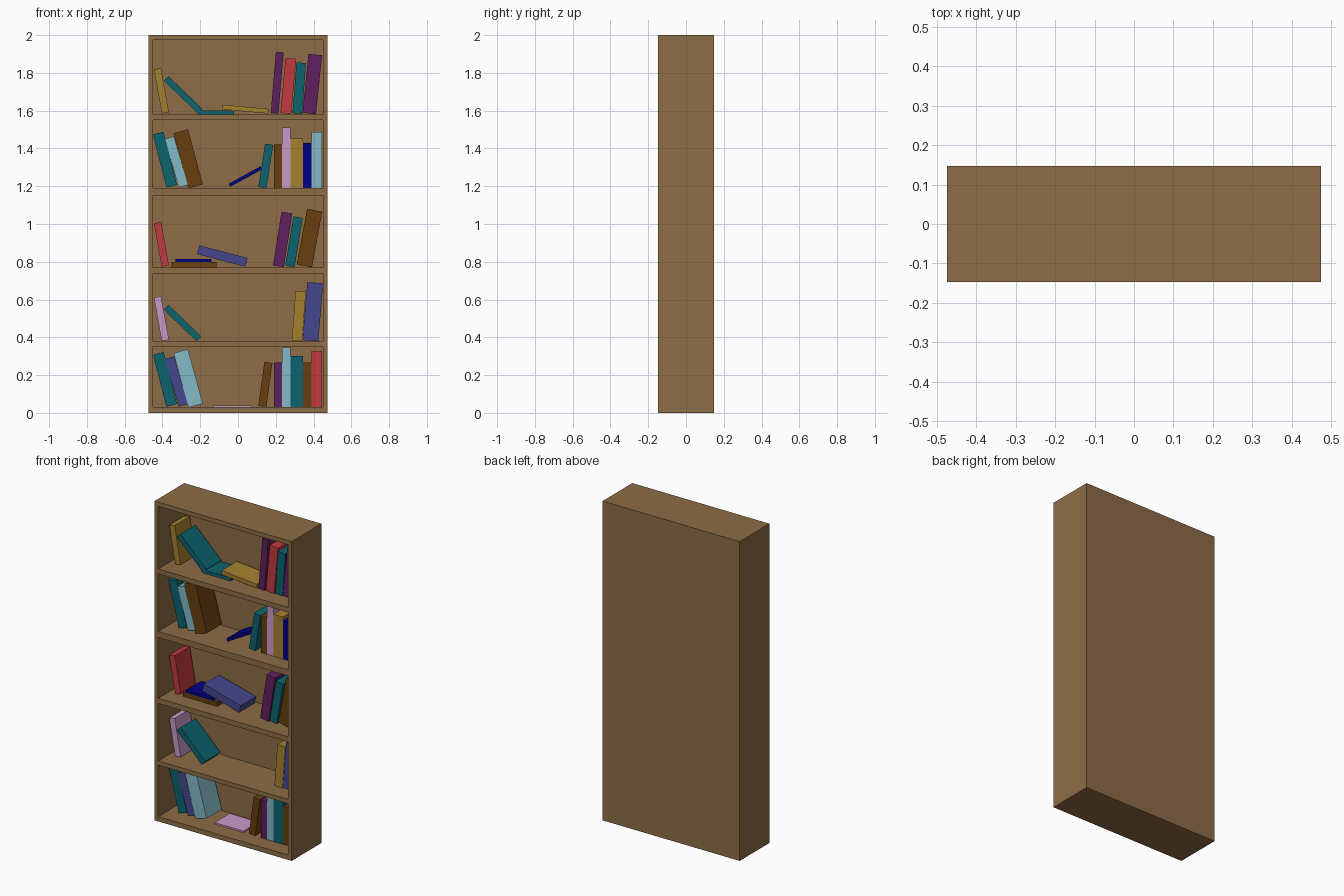
import bpy, math


def material(name, rgb):
    """Flat colour given as 0-255 sRGB, stored linear."""
    m = bpy.data.materials.new(name)
    lin = [(c / 255 / 12.92) if c < 11 else ((c / 255 + 0.055) / 1.055) ** 2.4 for c in rgb]
    m.diffuse_color = (*lin, 1)
    return m


MATS = {n: material(n, c) for n, c in {
    "wood": (141, 108, 70), "yellow": (166, 129, 46), "teal": (12, 99, 111),
    "purple": (96, 32, 94), "red": (196, 58, 62), "light_blue": (130, 186, 198),
    "brown": (104, 62, 16), "navy": (2, 2, 132), "pink": (202, 154, 202),
    "violet": (70, 70, 142)}.items()}


def box(name, lo, hi, mat, tilt=0):
    bpy.ops.mesh.primitive_cube_add(size=1)
    o = bpy.context.object
    o.name = name
    o.location = [(a + b) / 2 for a, b in zip(lo, hi)]
    o.scale = [b - a for a, b in zip(lo, hi)]
    o.rotation_euler[1] = tilt
    o.data.materials.append(MATS[mat])
    return o


# Bookcase carcass
W, D, H, IN, BACK = 0.475, 0.147, 2.0, 0.45, 0.127
box("side_left", (-W, -D, 0), (-IN, D, H), "wood")
box("side_right", (IN, -D, 0), (W, D, H), "wood")
box("back_panel", (-IN, BACK, 0), (IN, D, H), "wood")
openings = [(0.03, 0.352), (0.379, 0.739), (0.771, 1.152), (1.19, 1.55), (1.581, 1.973)]
levels = [0] + [z for pair in openings for z in pair] + [H]
for i in range(0, len(levels), 2):
    box("shelf", (-IN, -D, levels[i]), (IN, BACK, levels[i + 1]), "wood")

Y0, Y1 = -0.045, 0.105  # books stand back from the shelf edge


def book(colour, x0, z0, x1, z1, t):
    """Book whose middle line runs from (x0, z0) to (x1, z1) with thickness t."""
    length = math.hypot(x1 - x0, z1 - z0)
    cx, cz = (x0 + x1) / 2, (z0 + z1) / 2
    box(colour + "_book", (cx - t / 2, Y0, cz - length / 2), (cx + t / 2, Y1, cz + length / 2),
        colour, math.atan2(x1 - x0, z1 - z0))


def upright(floor, items):
    """Straight row of books: colour, left, right, top."""
    for colour, left, right, top in items:
        box(colour + "_book", (left, Y0, floor), (right, Y1, top), colour)


# Top shelf
book("yellow", -.385, 1.588, -.426, 1.822, .038)
book("teal", -.20, 1.597, -.38, 1.77, .034)
book("teal", -.21, 1.591, -.02, 1.591, .02)
book("yellow", -.082, 1.619, .161, 1.597, .025)
book("purple", .194, 1.586, .221, 1.910, .041)
book("red", .253, 1.585, .28, 1.877, .057)
book("teal", .314, 1.585, .335, 1.854, .051)
book("purple", .377, 1.585, .409, 1.897, .072)

# Second shelf from the top
book("teal", -.351, 1.2, -.422, 1.481, .058)
book("light_blue", -.29, 1.2, -.363, 1.457, .05)
book("brown", -.224, 1.199, -.303, 1.491, .079)
book("navy", -.045, 1.205, .124, 1.298, .018)
book("teal", .129, 1.193, .165, 1.422, .043)
upright(1.19, [("brown", .19, .232, 1.42), ("pink", .232, .277, 1.51),
               ("yellow", .277, .343, 1.453), ("navy", .343, .39, 1.43),
               ("light_blue", .39, .446, 1.486)])

# Middle shelf
book("red", -.385, .777, -.426, 1.007, .039)
book("brown", -.351, .785, -.113, .785, .028)
book("navy", -.33, .807, -.14, .807, .016)
book("violet", -.211, .864, .045, .797, .048)
book("purple", .214, .776, .259, 1.06, .058)
book("teal", .275, .776, .318, 1.036, .05)
book("brown", .351, .778, .406, 1.073, .082)

# Fourth shelf
book("pink", -.385, .384, -.426, .614, .039)
book("teal", -.207, .392, -.38, .559, .036)
book("yellow", .312, .381, .332, .644, .055)
book("violet", .383, .382, .409, .689, .084)

# Bottom shelf
book("teal", -.351, .04, -.422, .315, .058)
book("violet", -.29, .04, -.363, .292, .05)
book("light_blue", -.224, .039, -.303, .327, .079)
book("pink", -.13, .035, .07, .035, .01)
book("brown", .129, .034, .161, .267, .043)
upright(.03, [("purple", .19, .232, .267), ("light_blue", .232, .277, .347),
              ("teal", .277, .343, .30), ("brown", .343, .39, .267),
              ("red", .39, .446, .328)])
